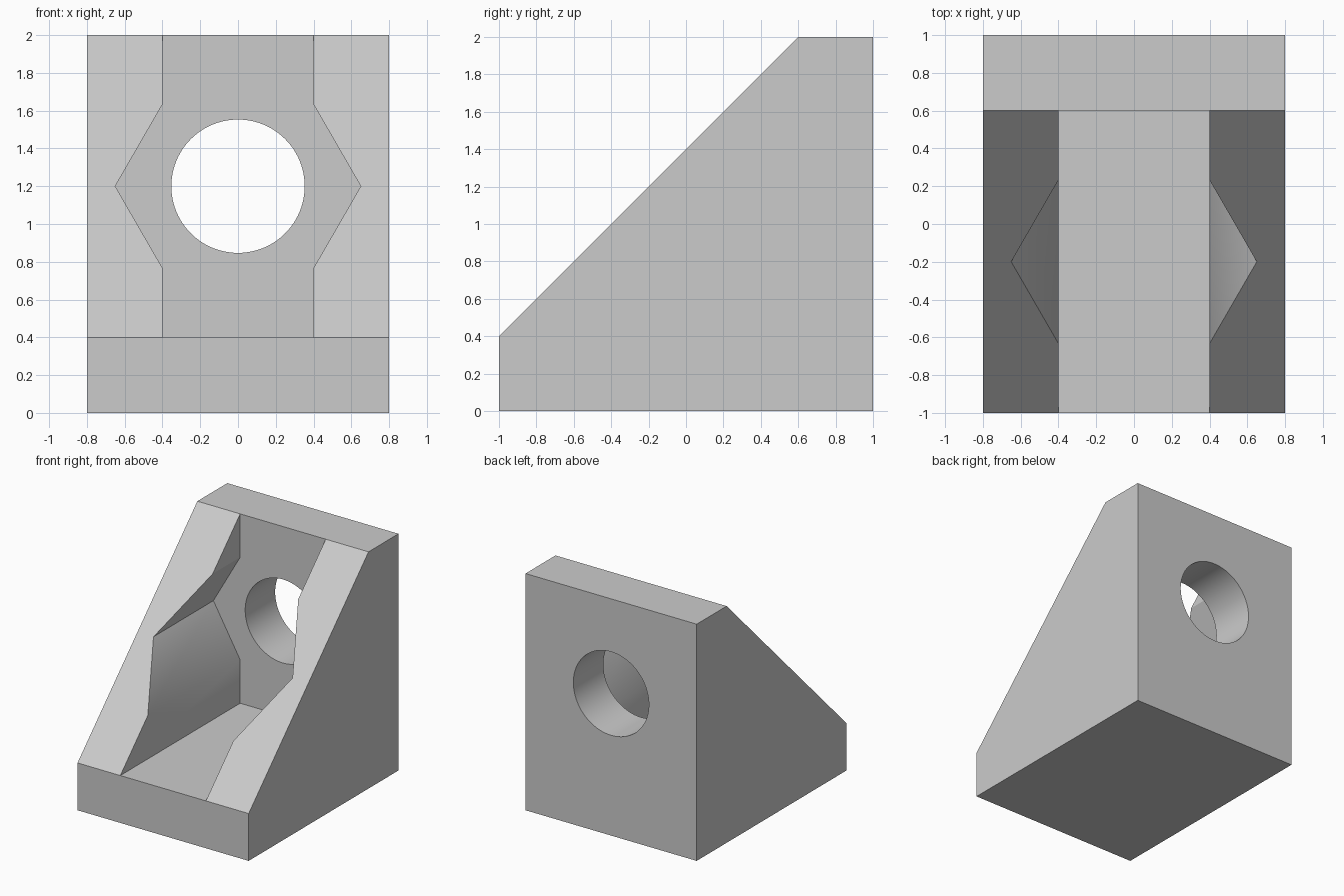
import bpy
import bmesh
from math import radians, sqrt
from mathutils import Vector

cube = bpy.data.objects.get("Cube")
if cube:
    bpy.data.objects.remove(cube, do_unlink=True)

grey = bpy.data.materials.new("plain_grey")
grey.use_nodes = True
colour = (0.6, 0.6, 0.6, 1)
grey.diffuse_color = colour
grey.node_tree.nodes["Principled BSDF"].inputs["Base Color"].default_value = colour


def prism(name, points, offset):
    """Extrude a closed outline along an offset vector."""
    bm = bmesh.new()
    face = bm.faces.new([bm.verts.new(p) for p in points])
    moved = bmesh.ops.extrude_face_region(bm, geom=[face])["geom"]
    bmesh.ops.translate(bm, vec=Vector(offset),
                        verts=[v for v in moved if isinstance(v, bmesh.types.BMVert)])
    bmesh.ops.recalc_face_normals(bm, faces=bm.faces)
    mesh = bpy.data.meshes.new(name)
    bm.to_mesh(mesh)
    bm.free()
    mesh.materials.append(grey)
    obj = bpy.data.objects.new(name, mesh)
    bpy.context.collection.objects.link(obj)
    return obj


# Solid wedge: side profile extruded across the width
side = [(-1, 0), (1, 0), (1, 2), (0.6, 2), (-1, 0.4)]
bracket = prism("corner_bracket", [(-0.8, y, z) for y, z in side], (1.6, 0, 0))

# Open channel between the ribs, widened by a hexagonal pocket
hole_z, half, tip = 1.2, 0.4, 0.65
rise = (tip - half) * sqrt(3)
right = [(half, 0.4), (half, hole_z - rise), (tip, hole_z),
         (half, hole_z + rise), (half, 2.5)]
outline = right + [(-x, z) for x, z in reversed(right)]
channel = prism("channel_cutter", [(x, -1.5, z) for x, z in outline], (0, 2.1, 0))

# Round bolt hole through the back wall
bpy.ops.mesh.primitive_cylinder_add(vertices=96, radius=0.353, depth=1,
                                    location=(0, 0.8, hole_z),
                                    rotation=(radians(90), 0, 0))
hole = bpy.context.object
hole.name = "hole_cutter"
hole.data.materials.append(grey)

# Cut, apply, and remove the cutters
bpy.ops.object.select_all(action="DESELECT")
bpy.context.view_layer.objects.active = bracket
bracket.select_set(True)
for cutter in (channel, hole):
    cutter.hide_render = True
    cut = bracket.modifiers.new(cutter.name, "BOOLEAN")
    cut.operation = "DIFFERENCE"
    cut.solver = "EXACT"
    cut.object = cutter
    bpy.ops.object.modifier_apply(modifier=cut.name)
    bpy.data.objects.remove(cutter, do_unlink=True)

bpy.ops.object.shade_smooth_by_angle(angle=radians(30))
